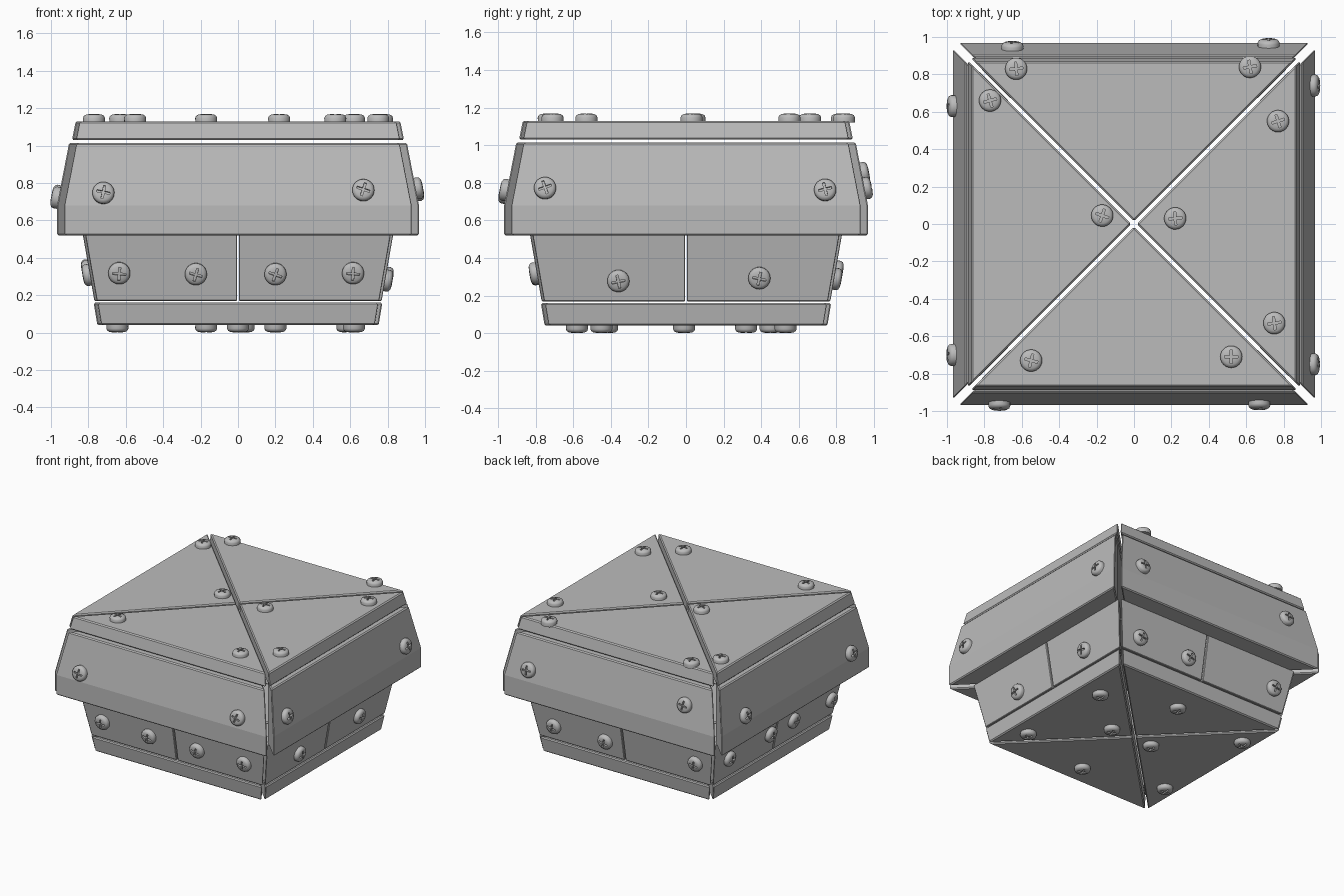
import bpy, bmesh, math, random
from mathutils import Matrix, Vector

random.seed(4)
cube = bpy.data.objects.get("Cube")
if cube:
    bpy.data.objects.remove(cube, do_unlink=True)


def material(name, value):
    mat = bpy.data.materials.new(name)
    mat.use_nodes = True
    color = (value, value, value, 1)
    mat.diffuse_color = color
    mat.node_tree.nodes["Principled BSDF"].inputs["Base Color"].default_value = color
    return mat


GREY = material("plain grey", 0.5)
SIDES = {"front": 0, "right": 90, "back": 180, "left": 270}


def link(name, mesh):
    ob = bpy.data.objects.new(name, mesh)
    bpy.context.collection.objects.link(ob)
    return ob


def turn(side):
    return Matrix.Rotation(math.radians(SIDES[side]), 4, "Z")


def plate(name, side, profile, start, end, bevel):
    """Sweep an (outward, height) profile sideways between two mitre rules."""
    bm = bmesh.new()
    a = [bm.verts.new((start(r), -r, z)) for r, z in profile]
    b = [bm.verts.new((end(r), -r, z)) for r, z in profile]
    bm.faces.new(a)
    bm.faces.new(b[::-1])
    n = len(profile)
    for i in range(n):
        j = (i + 1) % n
        bm.faces.new((a[j], a[i], b[i], b[j]))
    bmesh.ops.remove_doubles(bm, verts=bm.verts, dist=0.0005)
    bmesh.ops.recalc_face_normals(bm, faces=bm.faces)
    bm.transform(turn(side))
    mesh = bpy.data.meshes.new(name)
    bm.to_mesh(mesh)
    bm.free()
    mesh.materials.append(GREY)
    ob = link(name, mesh)
    mod = ob.modifiers.new("edge", "BEVEL")
    mod.width = bevel
    mod.segments = 1
    return ob


# Profiles of the four rings of plates
LID_GAP, WALL_GAP, BASE_GAP, SPLIT = 0.016, 0.034, 0.012, 0.005
LID = [(LID_GAP, 1.13), (0.868, 1.13), (0.888, 1.03), (LID_GAP, 1.03)]
WALL = [(0.80, 0.52), (0.968, 0.52), (0.968, 0.68), (0.903, 1.015), (0.80, 1.015)]
SKIRT = [(0.67, 0.17), (0.768, 0.17), (0.83, 0.525), (0.73, 0.525)]
FOOT = [(LID_GAP, 0.04), (0.752, 0.04), (0.772, 0.16), (LID_GAP, 0.16)]

for side in SIDES:
    for part, profile, gap, bevel in (("lid_wedge", LID, LID_GAP, 0.008),
                                      ("upper_wall", WALL, WALL_GAP, 0.008),
                                      ("base_wedge", FOOT, LID_GAP, 0.008)):
        plate(f"{side}_{part}", side, profile,
              lambda r: gap - r, lambda r: r - gap, bevel)
    plate(f"{side}_skirt_a", side, SKIRT,
          lambda r: BASE_GAP - r, lambda r: -SPLIT, 0.004)
    plate(f"{side}_skirt_b", side, SKIRT,
          lambda r: SPLIT, lambda r: r - BASE_GAP, 0.004)


# Screw head: turned dome with a cross slot cut into it
def make_screw_mesh():
    bm = bmesh.new()
    rings = [(0.058, -0.01), (0.059, 0.018), (0.054, 0.029), (0.042, 0.036), (0.022, 0.039)]
    loops = []
    for r, z in rings:
        loops.append([bm.verts.new((r * math.cos(k * math.tau / 24),
                                    r * math.sin(k * math.tau / 24), z)) for k in range(24)])
    for low, high in zip(loops, loops[1:]):
        for k in range(24):
            m = (k + 1) % 24
            bm.faces.new((low[k], low[m], high[m], high[k]))
    bm.faces.new(loops[0][::-1])
    bm.faces.new(loops[-1])
    mesh = bpy.data.meshes.new("screw_blank")
    bm.to_mesh(mesh)
    bm.free()
    mesh.materials.append(GREY)
    blank = link("screw_blank", mesh)
    cutters = []
    for size in ((0.072, 0.012, 0.04), (0.012, 0.072, 0.04)):
        bm = bmesh.new()
        bmesh.ops.create_cube(bm, size=1, matrix=Matrix.Translation((0, 0, 0.042))
                              @ Matrix.Diagonal((*size, 1)))
        cut_mesh = bpy.data.meshes.new("slot_cutter")
        bm.to_mesh(cut_mesh)
        bm.free()
        cut_mesh.materials.append(GREY)
        cutter = link("slot_cutter", cut_mesh)
        cutter.hide_render = True
        mod = blank.modifiers.new("slot", "BOOLEAN")
        mod.operation = "DIFFERENCE"
        mod.solver = "EXACT"
        mod.object = cutter
        cutters.append(cutter)
    graph = bpy.context.evaluated_depsgraph_get()
    result = bpy.data.meshes.new_from_object(blank.evaluated_get(graph))
    for ob in cutters + [blank]:
        bpy.data.objects.remove(ob, do_unlink=True)
    result.name = "screw_head"
    result.shade_smooth()
    result.set_sharp_from_angle(angle=math.radians(40))
    return result


SCREW = make_screw_mesh()


def screw(name, position, normal):
    ob = link(name, SCREW)
    spin = Matrix.Rotation(random.uniform(-0.4, 0.4), 4, "Z")
    aim = Vector(normal).to_track_quat("Z", "Y").to_matrix().to_4x4()
    ob.matrix_world = Matrix.Translation(position) @ aim @ spin


def wall_screw(name, side, across, z, low, high):
    """Seat a screw on the sloping face running between two profile points."""
    slope = (high[0] - low[0]) / (high[1] - low[1])
    r = low[0] + slope * (z - low[1])
    m = turn(side)
    screw(name, m @ Vector((across, -r, z)), m.to_3x3() @ Vector((0, -1, -slope)))


# Screws on the walls: (across, height) seen facing each side
WALL_SCREWS = {
    "front": [(-0.72, 0.745), (0.67, 0.76)],
    "right": [(-0.75, 0.77), (0.74, 0.76)],
    "back": [(-0.72, 0.77), (0.65, 0.85)],
    "left": [(-0.63, 0.73), (0.70, 0.72)],
}
SKIRT_SCREWS = {
    "front": [(-0.635, 0.32), (-0.225, 0.315), (0.2, 0.315), (0.615, 0.32)],
    "right": [(-0.36, 0.28), (0.39, 0.295)],
    "back": [(-0.61, 0.29), (-0.155, 0.29), (0.645, 0.33)],
    "left": [(-0.6, 0.335), (-0.08, 0.33), (0.21, 0.33), (0.69, 0.31)],
}
for side in SIDES:
    for t, z in WALL_SCREWS[side]:
        wall_screw(f"{side}_wall_screw", side, t, z, WALL[2], WALL[3])
    for t, z in SKIRT_SCREWS[side]:
        wall_screw(f"{side}_skirt_screw", side, t, z, SKIRT[1], SKIRT[2])

# Screws on the lid and underneath
for x, y in [(-0.63, 0.83), (0.62, 0.84), (-0.77, 0.66), (0.77, 0.55), (-0.17, 0.045),
             (0.22, 0.03), (0.75, -0.53), (0.52, -0.71), (-0.55, -0.73)]:
    screw("lid_screw", (x, y, 1.13), (0, 0, 1))
for x, y in [(0.585, 0.32), (0.62, -0.45), (0.2, -0.01), (0.03, 0.53), (-0.17, -0.01),
             (-0.645, 0.45), (0, -0.58), (-0.645, -0.42)]:
    screw("base_screw", (x, y, 0.04), (0, 0, -1))
